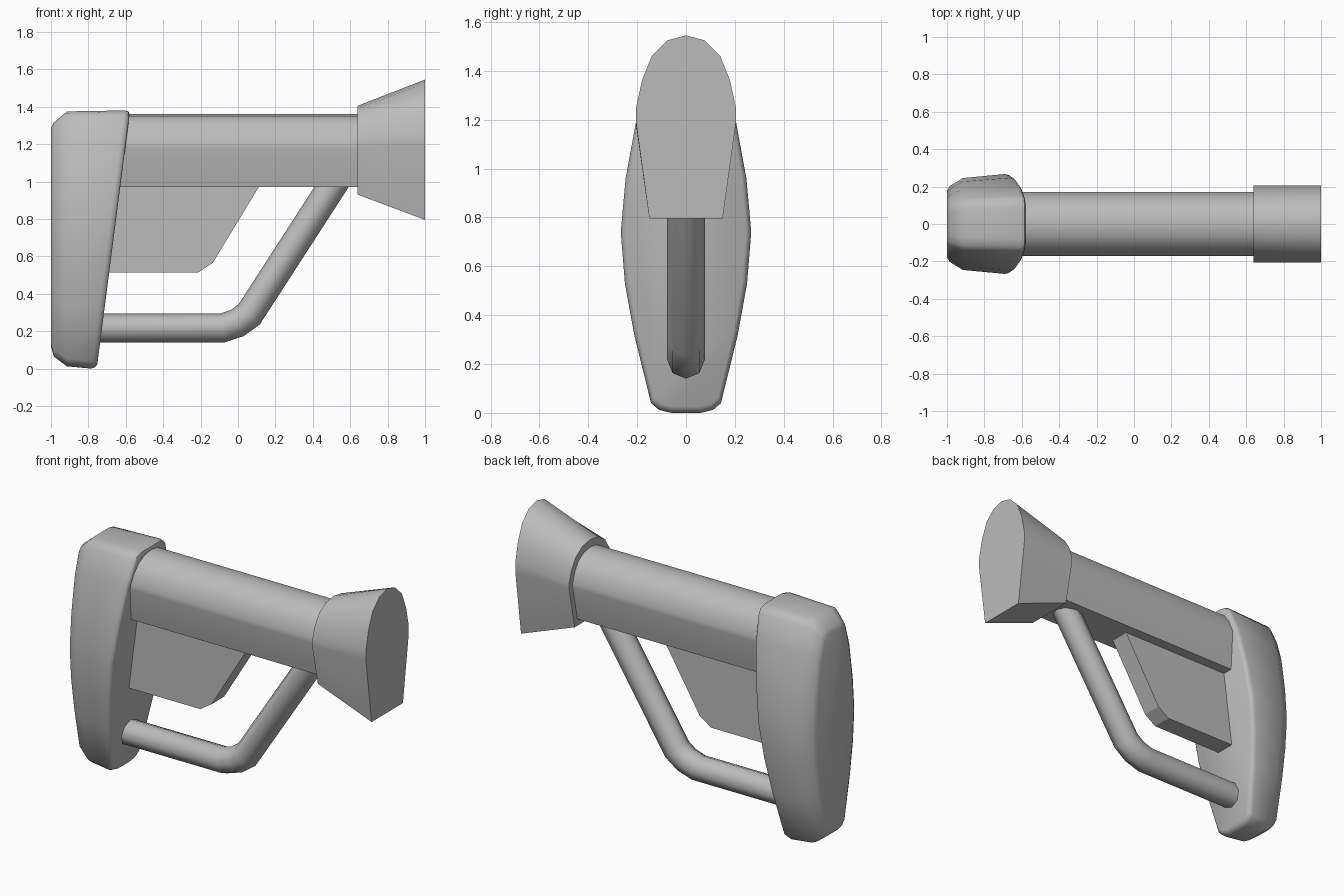
import bpy, bmesh, math
from mathutils import Vector

cube = bpy.data.objects.get("Cube")
if cube:
    bpy.data.objects.remove(cube)

grey = bpy.data.materials.new("plain_grey")
grey.use_nodes = True
grey.diffuse_color = (0.5, 0.5, 0.5, 1)
grey.node_tree.nodes["Principled BSDF"].inputs["Base Color"].default_value = (0.5, 0.5, 0.5, 1)


def loft(name, rings, smooth=True):
    """Skin a list of equal-length rings and cap both ends."""
    bm = bmesh.new()
    loops = [[bm.verts.new(p) for p in ring] for ring in rings]
    n = len(loops[0])
    for a, b in zip(loops, loops[1:]):
        for i in range(n):
            j = (i + 1) % n
            bm.faces.new((a[i], a[j], b[j], b[i]))
    bm.faces.new(loops[0])
    bm.faces.new(loops[-1])
    bmesh.ops.recalc_face_normals(bm, faces=bm.faces)
    mesh = bpy.data.meshes.new(name)
    bm.to_mesh(mesh)
    bm.free()
    mesh.materials.append(grey)
    obj = bpy.data.objects.new(name, mesh)
    bpy.context.collection.objects.link(obj)
    if smooth:
        bpy.ops.object.select_all(action="DESELECT")
        obj.select_set(True)
        bpy.context.view_layer.objects.active = obj
        bpy.ops.object.shade_smooth_by_angle(angle=math.radians(50))
    return obj


def mirrored(half):
    """Close a half outline given as (half width, height)."""
    return half + [(-y, z) for y, z in reversed(half) if y > 0]


# Arched section with a flat bottom, height running 0 to 1
arch = mirrored([(0.15, 0), (0.205, 0.53), (0.205, 0.6), (0.18, 0.755),
                 (0.14, 0.887), (0.075, 0.973), (0, 1)])


def arch_ring(x, low, high, width=1):
    return [(x, y * width, low + v * (high - low)) for y, v in arch]


# Tube and flared end
loft("tube", [arch_ring(x, 0.97, 1.36, 0.83) for x in (-0.7, 0.7)])
loft("flared_end", [arch_ring(0.64, 0.93, 1.405), arch_ring(1, 0.795, 1.545)])

# Butt pad: long oval outline, rounded back and slanted front
pad = mirrored([(0.06, 0.0), (0.11, 0.012), (0.143, 0.04), (0.212, 0.32),
                (0.25, 0.53), (0.267, 0.74), (0.247, 0.96), (0.203, 1.2),
                (0.15, 1.345), (0.125, 1.37), (0.08, 1.38)])


def pad_ring(x, width, low, high):
    return [(x, y * width, low + z / 1.38 * (high - low)) for y, z in pad]


def slanted_ring(offset, width, low, high):
    return [(-0.755 + 0.129 * z - offset, y, z)
            for _, y, z in pad_ring(0, width, low, high)]


loft("butt_pad", [
    pad_ring(-1, 0.66, 0.12, 1.285),
    pad_ring(-0.985, 0.76, 0.065, 1.315),
    pad_ring(-0.915, 0.92, 0.012, 1.375),
    slanted_ring(0.03, 1, 0, 1.38),
    slanted_ring(0.008, 0.975, 0.008, 1.375),
    slanted_ring(0, 0.92, 0.025, 1.36),
])

# Flat fin under the tube
fin = [(-0.75, 0.515), (-0.21, 0.515), (-0.135, 0.565), (0.135, 1.01), (-0.75, 1.01)]
loft("fin", [[(x, y, z) for x, z in fin] for y in (-0.06, 0.06)], smooth=False)

# Bent octagonal strut with mitred joints
path = [Vector((x, 0, z)) for x, z in
        [(-0.8, 0.217), (-0.085, 0.217), (-0.005, 0.243), (0.06, 0.29), (0.55, 1.048)]]
rings = []
for i, p in enumerate(path):
    before = (p - path[i - 1]).normalized() if i else None
    after = (path[i + 1] - p).normalized() if i < len(path) - 1 else None
    before, after = before or after, after or before
    tangent = (before + after).normalized()
    across = Vector((-tangent.z, 0, tangent.x)) / tangent.dot(before)
    rings.append([p + 0.077 * (across * math.cos(a) + Vector((0, math.sin(a), 0)))
                  for a in (k * math.pi / 4 for k in range(8))])
loft("strut", rings)
